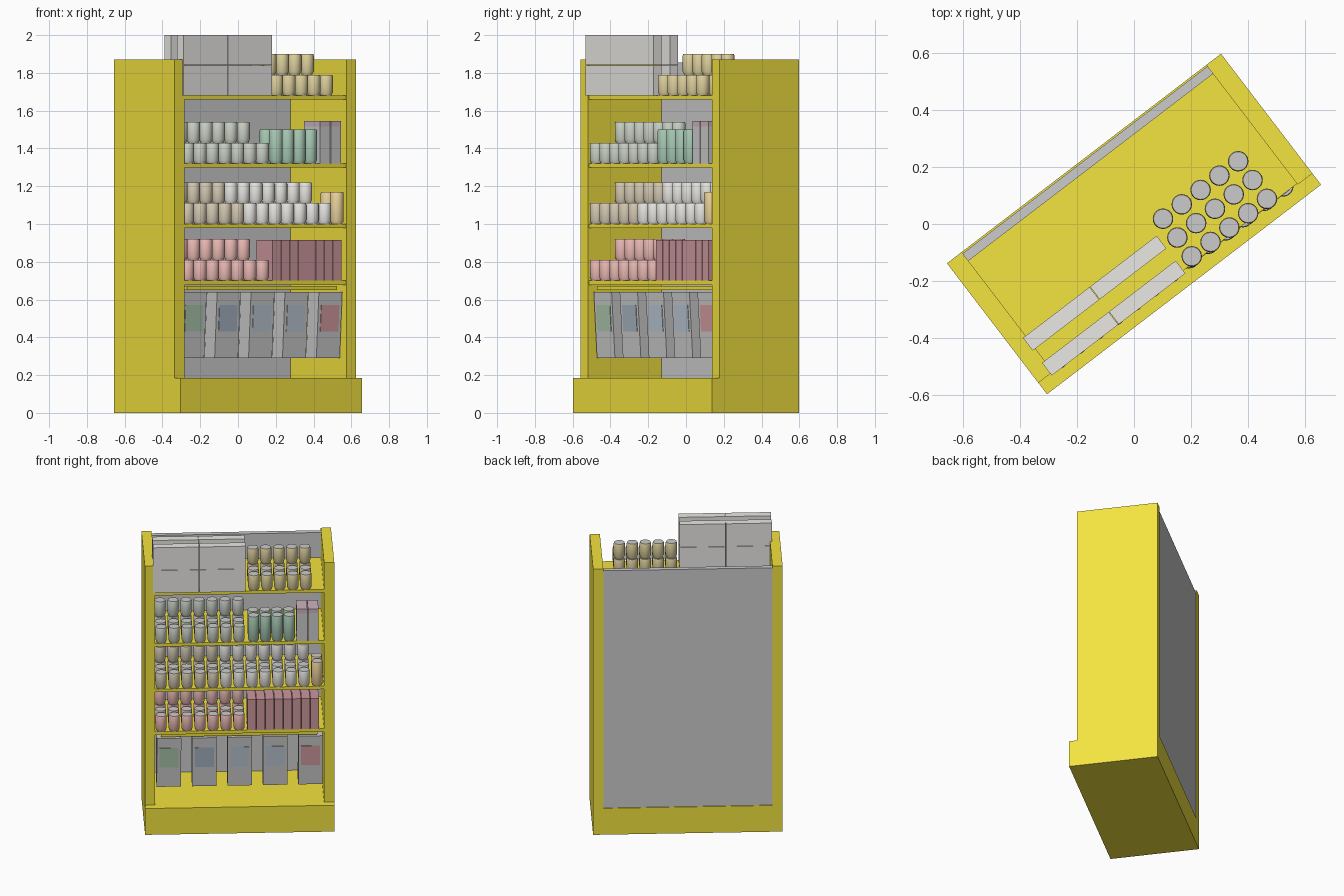
import bpy, bmesh, math
from mathutils import Matrix

if "Cube" in bpy.data.objects:
    bpy.data.objects.remove(bpy.data.objects["Cube"])

ANGLE = math.radians(37.4)   # whole stand is turned about z


def material(name, rgb):
    m = bpy.data.materials.new(name)
    m.diffuse_color = (*rgb, 1)
    m.use_nodes = True
    m.node_tree.nodes["Principled BSDF"].inputs["Base Color"].default_value = m.diffuse_color
    return m


YELLOW = material("yellow", (0.9, 0.77, 0.05))
LID = material("lid_grey", (0.72, 0.72, 0.72))


def finish(name, bm, mats=()):
    bmesh.ops.recalc_face_normals(bm, faces=bm.faces)
    me = bpy.data.meshes.new(name)
    bm.to_mesh(me)
    bm.free()
    for m in mats:
        me.materials.append(m)
    ob = bpy.data.objects.new(name, me)
    ob.rotation_euler.z = ANGLE
    bpy.context.collection.objects.link(ob)
    return ob


def add_box(bm, u0, u1, v0, v1, z0, z1, lean=0.0):
    """Box in stand coordinates; lean pushes the bottom backwards."""
    mat = Matrix.Translation(((u0 + u1) / 2, (v0 + v1) / 2, (z0 + z1) / 2)) \
        @ Matrix.Diagonal((u1 - u0, v1 - v0, z1 - z0, 1))
    verts = bmesh.ops.create_cube(bm, size=1, matrix=mat)["verts"]
    for v in verts:
        v.co.y += lean * (0.64 - v.co.z)


def boxes(name, specs, mats=(), lean=0.0):
    bm = bmesh.new()
    for s in specs:
        add_box(bm, *s, lean=lean)
    return finish(name, bm, mats)


def add_can(bm, u, v, z, r, h):
    n = 20
    profile = [(r * 0.76, 0), (r, 0.018), (r, h - 0.008), (r * 0.92, h)]
    rings = [[bm.verts.new((u + rr * math.cos(2 * math.pi * i / n),
                            v + rr * math.sin(2 * math.pi * i / n), z + zz))
              for i in range(n)] for rr, zz in profile]
    for k in range(3):
        for i in range(n):
            j = (i + 1) % n
            f = bm.faces.new((rings[k][i], rings[k][j], rings[k + 1][j], rings[k + 1][i]))
            f.smooth = True
    for ring in (rings[0], rings[-1]):
        bm.faces.new(ring).material_index = 1


def cans(name, rgb, u0, count, z, step=0.083, r=0.036, h=0.11, rows=(1, 1, 2)):
    """Rows run front to back; each row value is how many cans are stacked."""
    bm = bmesh.new()
    for row, levels in enumerate(rows):
        for i in range(count):
            for level in range(levels):
                add_can(bm, u0 + i * step, -0.213 + row * 0.083, z + level * h, r, h)
    for e in bm.edges:
        if len(e.link_faces) == 2 and e.calc_face_angle(0) > 0.5:
            e.smooth = False
    finish(name, bm, (material(name, rgb), LID))


# Stand body
boxes("base", [(-0.605, 0.605, -0.289, 0.289, 0, 0.185)], (YELLOW,))
for side, name in ((-1, "left_side_panel"), (1, "right_side_panel")):
    a, b = sorted((side * 0.54, side * 0.605))
    boxes(name, [(a, b, -0.239, 0.289, 0.185, 1.87)], (YELLOW,))
boxes("back_panel", [(-0.54, 0.54, 0.25, 0.283, 0.185, 1.855)])
for i, top in enumerate((0.70, 1.0, 1.32, 1.68)):
    boxes(f"shelf_{i + 1}", [(-0.54, 0.54, -0.235, 0.25, top - 0.022, top)], (YELLOW,))
boxes("hanging_rail", [(-0.5, 0.5, -0.21, -0.18, 0.65, 0.672)], (YELLOW,))

# Hanging bags with coloured labels
LEAN = 0.022 / 0.35
LABELS = [(0.42, 0.58, 0.42), (0.38, 0.46, 0.54), (0.5, 0.58, 0.66),
          (0.5, 0.58, 0.66), (0.66, 0.34, 0.36)]
for i, rgb in enumerate(LABELS):
    c = (i - 2) * 0.226 + 0.003
    boxes(f"bag_{i + 1}", [(c - 0.078, c + 0.078, -0.212, -0.122, 0.29, 0.64)], (), LEAN)
    boxes(f"bag_label_{i + 1}", [(c - 0.06, c + 0.06, -0.215, -0.21, 0.43, 0.57)],
          (material(f"label_{i + 1}", rgb),), LEAN)

# Cans on the shelves
cans("red_cans", (0.85, 0.5, 0.47), -0.5, 7, 0.70)
cans("tan_cans", (0.68, 0.6, 0.46), -0.5, 5, 1.0)
cans("white_cans", (0.82, 0.81, 0.77), -0.085, 7, 1.0)
cans("orange_jars", (0.85, 0.66, 0.34), 0.496, 1, 1.0, h=0.17, rows=(1, 1))
cans("sage_cans", (0.62, 0.66, 0.58), -0.5, 7, 1.32)
cans("green_tubs", (0.4, 0.6, 0.47), 0.09, 4, 1.32, step=0.076, h=0.18, rows=(1, 1))
cans("gold_cans", (0.75, 0.65, 0.35), 0.092, 5, 1.68)

# Dark red packets standing side by side
w = 0.0575
boxes("dark_red_packets",
      [(0.05 + i * w, 0.05 + (i + 1) * w - 0.003, -0.237, -0.097, 0.70, 0.915)
       for i in range(8)], (material("dark_red", (0.6, 0.31, 0.34)),))

# Grey packets with a mauve top band
pair = [(0.365, 0.433), (0.437, 0.505)]
boxes("grey_packets", [(a, b, -0.237, -0.1, 1.32, 1.515) for a, b in pair])
boxes("grey_packet_tops", [(a, b, -0.237, -0.1, 1.515, 1.545) for a, b in pair],
      (material("mauve", (0.6, 0.45, 0.52)),))

# Large flat cartons: two rows deep, two wide, two high
boxes("cartons",
      [(u, u + 0.294, v, v + 0.056, z, z + 0.159)
       for u in (-0.552, -0.256) for v in (-0.247, -0.137) for z in (1.68, 1.841)],
      (material("carton", (0.82, 0.81, 0.78)),))
